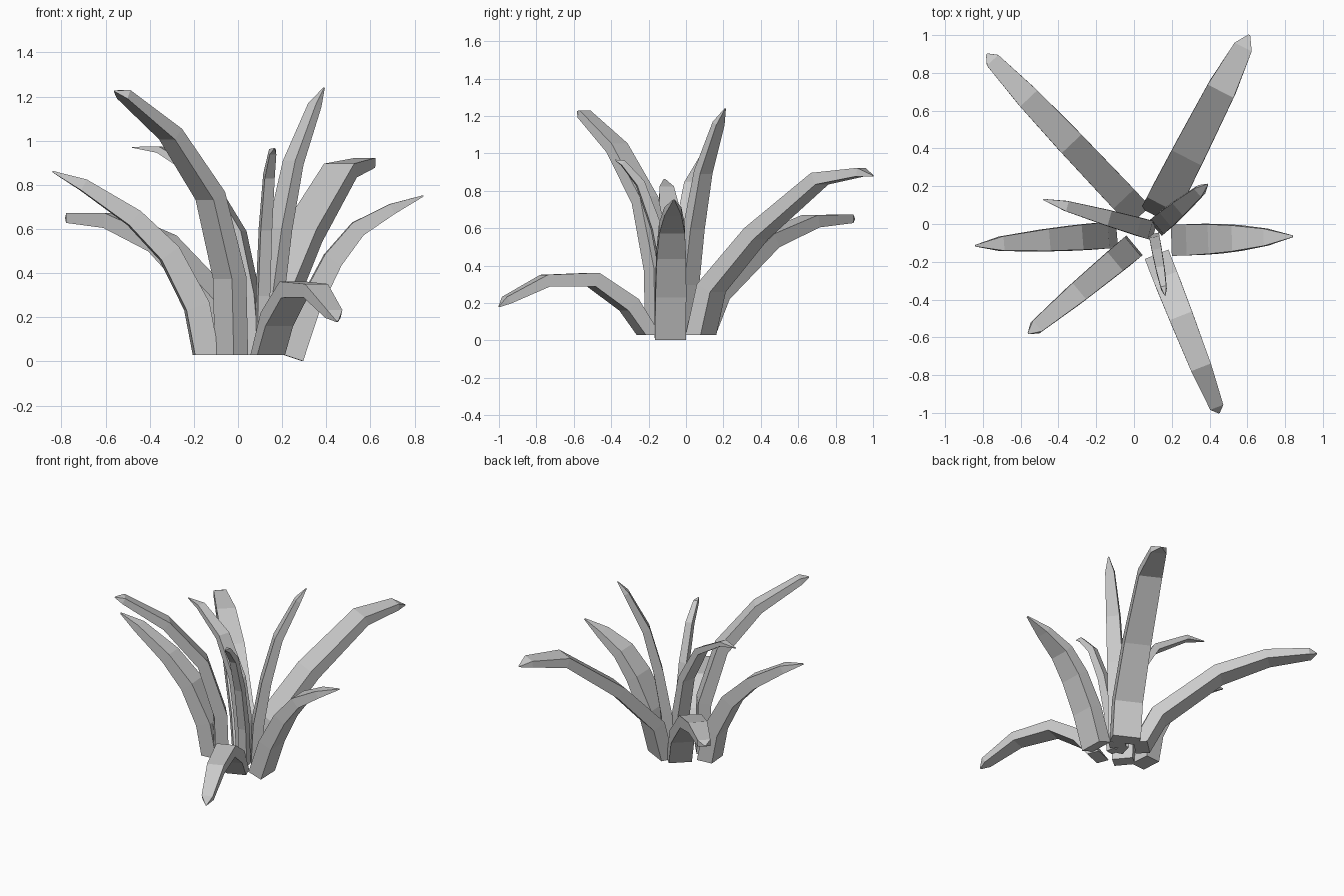
import bpy
import bmesh
from mathutils import Vector

cube = bpy.data.objects.get("Cube")
if cube:
    bpy.data.objects.remove(cube, do_unlink=True)

# Single leaf colour
leaf_mat = bpy.data.materials.new("pale_grey_leaf")
leaf_mat.use_nodes = True
colour = (0.6, 0.6, 0.6, 1)
leaf_mat.diffuse_color = colour
leaf_mat.node_tree.nodes["Principled BSDF"].inputs["Base Color"].default_value = colour

# Taper from root to tip
WIDTH_TAPER = (1, 1, 0.95, 0.83, 0.55, 0.06)
DEPTH_TAPER = (1, 1, 0.9, 0.75, 0.5, 0.06)


def make_blade(name, root, tip, width, depth, profile, foot_lean=0):
    """Sweep a tapering rectangle along a bent path; profile holds (reach, height)."""
    root, tip = Vector((*root, 0)), Vector((*tip, 0))
    path = [root.lerp(tip, reach) + Vector((0, 0, height)) for reach, height in profile]
    outward = (tip - root).normalized()
    across = outward.cross(Vector((0, 0, 1)))
    last = len(path) - 1
    bm = bmesh.new()
    rings = []
    for i, point in enumerate(path):
        before = (point - path[max(i - 1, 0)]).normalized()
        after = (path[min(i + 1, last)] - point).normalized()
        along = (before + after).normalized()
        if i == 0:  # the foot is cut nearly level
            along = (Vector((0, 0, 1)) + outward * foot_lean).normalized()
        side = across * width * WIDTH_TAPER[i] / 2
        up = across.cross(along) * depth * DEPTH_TAPER[i] / 2
        corners = (side + up, up - side, -side - up, side - up)
        rings.append([bm.verts.new(point + c) for c in corners])
    for low, high in zip(rings, rings[1:]):
        for k in range(4):
            n = (k + 1) % 4
            bm.faces.new((low[k], low[n], high[n], high[k]))
    bm.faces.new(rings[0])
    bm.faces.new(rings[-1])
    bmesh.ops.recalc_face_normals(bm, faces=bm.faces)
    mesh = bpy.data.meshes.new(name)
    bm.to_mesh(mesh)
    bm.free()
    mesh.materials.append(leaf_mat)
    blade = bpy.data.objects.new(name, mesh)
    bpy.context.collection.objects.link(blade)


# Wide outer blades
make_blade("back_right_blade", (0, 0.075), (-0.78, 0.9), 0.15, 0.09,
           [(0, 0.03), (0.1, 0.25), (0.44, 0.535), (0.72, 0.638), (0.96, 0.65), (1, 0.65)])
make_blade("back_left_blade", (0.14, 0.08), (0.61, 1), 0.185, 0.09,
           [(0, 0.03), (0.06, 0.28), (0.32, 0.57), (0.69, 0.865), (0.93, 0.9), (1, 0.88)])
make_blade("left_blade", (0.245, -0.085), (0.84, -0.065), 0.165, 0.1,
           [(0, 0.017), (0.13, 0.25), (0.31, 0.46), (0.5, 0.6), (0.76, 0.69), (1, 0.75)], 0.33)
make_blade("front_left_blade", (0.135, -0.2), (0.45, -1), 0.135, 0.085,
           [(0, 0.03), (0.13, 0.19), (0.37, 0.325), (0.69, 0.32), (0.95, 0.215), (1, 0.18)])
make_blade("front_right_blade", (-0.03, -0.14), (-0.56, -0.58), 0.135, 0.085,
           [(0, 0.03), (0.015, 0.38), (0.18, 0.75), (0.52, 1.03), (0.92, 1.21), (1, 1.225)])
make_blade("right_blade", (-0.145, -0.06), (-0.84, -0.115), 0.14, 0.11,
           [(0, 0.03), (0.06, 0.25), (0.24, 0.49), (0.47, 0.65), (0.8, 0.8), (1, 0.86)])

# Slim inner blades
make_blade("inner_right_blade", (0.08, -0.03), (-0.48, 0.13), 0.1, 0.06,
           [(0, 0.03), (0.04, 0.3), (0.14, 0.58), (0.4, 0.83), (0.78, 0.96), (1, 0.97)])
make_blade("inner_left_blade", (0.14, 0), (0.39, 0.21), 0.105, 0.07,
           [(0, 0.03), (0.04, 0.3), (0.2, 0.6), (0.44, 0.9), (0.83, 1.16), (1, 1.24)])
make_blade("inner_front_blade", (0.11, -0.08), (0.165, -0.38), 0.055, 0.06,
           [(0, 0.03), (0.06, 0.3), (0.26, 0.6), (0.55, 0.84), (0.86, 0.95), (1, 0.965)])
